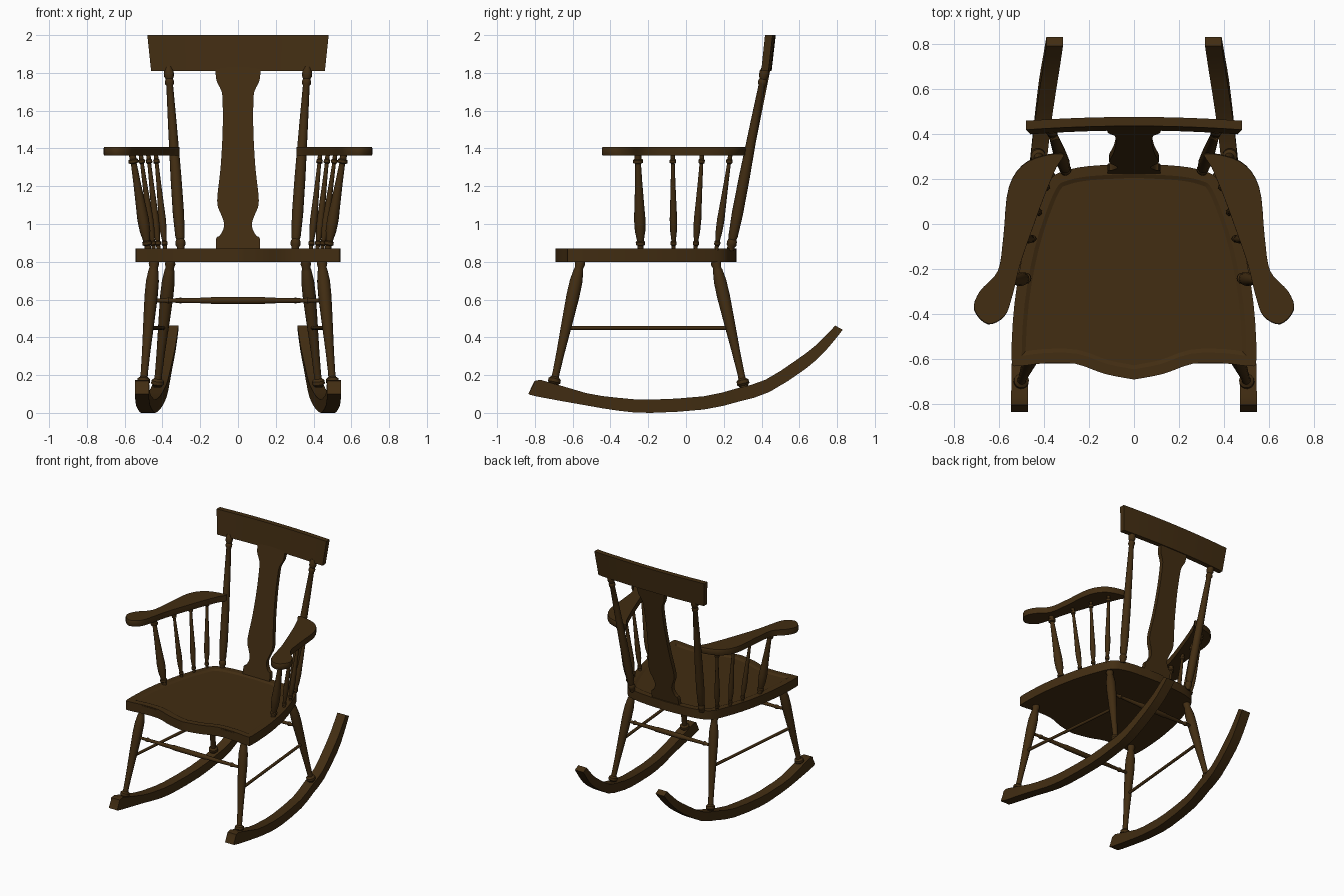
import bpy, bmesh
from mathutils import Vector

cube = bpy.data.objects.get("Cube")
if cube:
    bpy.data.objects.remove(cube, do_unlink=True)

wood = bpy.data.materials.new("dark brown wood")
wood.use_nodes = True
brown = (0.054, 0.026, 0.006, 1)
wood.diffuse_color = brown
wood.node_tree.nodes["Principled BSDF"].inputs["Base Color"].default_value = brown


def finish(name, bm, angle=0.6):
    bmesh.ops.recalc_face_normals(bm, faces=bm.faces)
    mesh = bpy.data.meshes.new(name)
    bm.to_mesh(mesh)
    bm.free()
    mesh.materials.append(wood)
    obj = bpy.data.objects.new(name, mesh)
    bpy.context.collection.objects.link(obj)
    bpy.ops.object.select_all(action='DESELECT')
    obj.select_set(True)
    bpy.context.view_layer.objects.active = obj
    bpy.ops.object.shade_smooth_by_angle(angle=angle)
    return obj


def loft(name, rings, angle=0.6):
    """Skin a list of equal-sized closed rings and cap both ends."""
    bm = bmesh.new()
    loops = [[bm.verts.new(p) for p in ring] for ring in rings]
    n = len(loops[0])
    for a, b in zip(loops, loops[1:]):
        for i in range(n):
            j = (i + 1) % n
            bm.faces.new((a[i], a[j], b[j], b[i]))
    bm.faces.new(loops[0])
    bm.faces.new(loops[-1])
    return finish(name, bm, angle)


def turned(name, start, end, profile, scale=1, sides=14):
    """Lathe-turned rod from start to end; profile holds (fraction, radius)."""
    start, end = Vector(start), Vector(end)
    turn = (end - start).to_track_quat('Z', 'Y')
    rings = []
    for t, r in profile:
        ring = []
        for i in range(sides):
            p = Vector((r * scale, 0, 0))
            p.rotate(Vector((0, 0, 1)).rotation_difference(Vector((0, 0, 1))))
            a = 6.283185 * i / sides
            p = Vector((p.x * cos(a), p.x * sin(a), 0))
            ring.append(start.lerp(end, t) + turn @ p)
        rings.append(ring)
    return loft(name, rings)


from math import cos, sin


def smooth(points, steps=4, closed=False):
    """Catmull-Rom curve through the points."""
    pts = [Vector(p) for p in points]
    n = len(pts)
    get = (lambda i: pts[i % n]) if closed else (lambda i: pts[max(0, min(n - 1, i))])
    out = []
    for i in range(n if closed else n - 1):
        a, b, c, d = (get(i + k) for k in (-1, 0, 1, 2))
        for s in range(steps):
            t = s / steps
            out.append(0.5 * (2 * b + (c - a) * t + (2 * a - 5 * b + 4 * c - d) * t * t
                              + (3 * b - a - 3 * c + d) * t ** 3))
    if not closed:
        out.append(pts[-1])
    return out


# Seat: wavy front, rounded back, shallow saddle cut in the top
half = [(0, -.69), (.13, -.665), (.26, -.62), (.4, -.618), (.515, -.63), (.543, -.6),
        (.53, -.35), (.485, -.1), (.42, .1), (.37, .2), (.31, .235), (.2, .257), (0, .268)]
side = smooth(half, 3)
outline = side + [Vector((-p.x, p.y)) for p in side[-2:0:-1]]
bm = bmesh.new()
base = bm.faces.new([bm.verts.new((p.x, p.y, .80)) for p in outline])
geo = bmesh.ops.extrude_face_region(bm, geom=[base])["geom"]
top = [g for g in geo if isinstance(g, bmesh.types.BMFace)]
bmesh.ops.translate(bm, vec=(0, 0, .07), verts=top[0].verts[:])
bmesh.ops.recalc_face_normals(bm, faces=bm.faces)
bmesh.ops.inset_region(bm, faces=top, thickness=.045)
bmesh.ops.inset_region(bm, faces=top, thickness=.018, depth=-.008)
finish("seat", bm, 0.4)

# Crest rail: gently bowed and leaning back
rings = []
for i in range(13):
    u = i / 6 - 1
    bow = .017 * (1 - u * u)
    rings.append([(.46 * u, .398 + bow, 1.81), (.48 * u, .418 + bow, 2.0),
                  (.48 * u, .458 + bow, 2.0), (.46 * u, .436 + bow, 1.81)])
loft("crest_rail", rings)

# Back splat: vase-shaped board, (height, half width)
vase = [(.86, .117), (.925, .115), (.94, .095), (.99, .073), (1.04, .085), (1.09, .106),
        (1.15, .109), (1.3, .092), (1.5, .081), (1.66, .082), (1.71, .09), (1.76, .114), (1.83, .12)]
rings = []
for z, w in smooth(vase, 3):
    y = .225 + (z - .87) * .2
    rings.append([(-w, y, z), (w, y, z), (w, y + .032, z), (-w, y + .032, z)])
loft("back_splat", rings)

# Turned profiles
leg = [(0, .022), (.03, .028), (.06, .022), (.08, .026), (.16, .034), (.27, .035), (.45, .03), (.7, .022),
       (.86, .019), (.885, .02), (.9, .033), (.925, .034), (.94, .023), (1, .02)]
post = [(0, .02), (.02, .02), (.03, .026), (.05, .026), (.06, .021), (.08, .025), (.2, .03), (.4, .029),
        (.7, .023), (.9, .018), (.91, .024), (.925, .024), (.935, .019), (.95, .026), (.975, .026), (1, .018)]
spindle = [(0, .013), (.05, .013), (.06, .019), (.09, .019), (.1, .011), (.3, .014), (.5, .018),
           (.68, .022), (.8, .02), (.9, .013), (.91, .018), (.94, .018), (.95, .012), (1, .012)]
stretcher = [(0, .01), (.08, .011), (.1, .017), (.12, .011), (.13, .012), (.34, .016), (.35, .019),
             (.65, .019), (.66, .016), (.87, .012), (.88, .011), (.9, .017), (.92, .011), (1, .01)]

# Arm outline and spindle feet / tops, for the +x side
arm = [(.315, .315), (.47, .28), (.555, .165), (.58, -.06), (.605, -.21), (.685, -.3), (.71, -.38),
       (.65, -.445), (.575, -.41), (.54, -.32), (.505, -.18), (.45, -.02), (.395, .13), (.345, .25)]
spindles = [((.475, -.24), (.56, -.255), 1.4), ((.445, -.065), (.515, -.07), .9),
            ((.42, .05), (.475, .085), .9), ((.385, .16), (.435, .235), .9)]

# Rocker stations: x, bottom (y, z), top (y, z)
rocker = [(.508, -.835, .10, -.805, .155), (.508, -.78, .085, -.77, .175), (.503, -.53, .04, -.53, .105),
          (.488, -.36, .012, -.36, .08), (.475, -.19, 0, -.19, .07), (.45, .095, .018, .095, .088),
          (.425, .28, .06, .27, .13), (.408, .44, .11, .42, .175), (.385, .635, .235, .577, .275),
          (.367, .74, .33, .69, .36), (.352, .83, .44, .79, .462)]

for s, word in ((1, "left"), (-1, "right")):
    def at(x, y, z):
        return (s * x, y, z)

    rings = []
    for x, y0, z0, y1, z1 in smooth(rocker, 2):
        w = .037
        rings.append([at(x - w, y0, z0), at(x + w, y0, z0), at(x + w, y1, z1), at(x - w, y1, z1)])
    loft(word + "_rocker", rings)

    turned(word + "_front_leg", at(.443, -.557, .81), at(.505, -.71, .11), leg)
    turned(word + "_rear_leg", at(.357, .155, .81), at(.432, .315, .1), leg)
    turned(word + "_side_stretcher", at(.475, -.63, .45), at(.395, .235, .45), [(0, .011), (1, .011)])
    turned(word + "_back_post", at(.302, .235, .86), at(.368, .42, 1.83), post)

    plan = smooth(arm, 4, True)
    rings = []
    mid = sum(plan, Vector((0, 0))) / len(plan)
    for z, k in ((1.362, .99), (1.368, 1), (1.402, 1), (1.408, .99)):
        rings.append([at(*(mid + (p - mid) * k), z) for p in plan])
    loft(word + "_arm", rings)

    for i, (foot, head, size) in enumerate(spindles):
        turned(f"{word}_arm_spindle_{i + 1}", at(*head, 1.37), at(*foot, .86), spindle, size)

# Cross stretchers between the legs
turned("front_stretcher", (-.46, -.602, .595), (.46, -.602, .595), stretcher)
turned("rear_stretcher", (-.38, .204, .595), (.38, .204, .595), stretcher)
